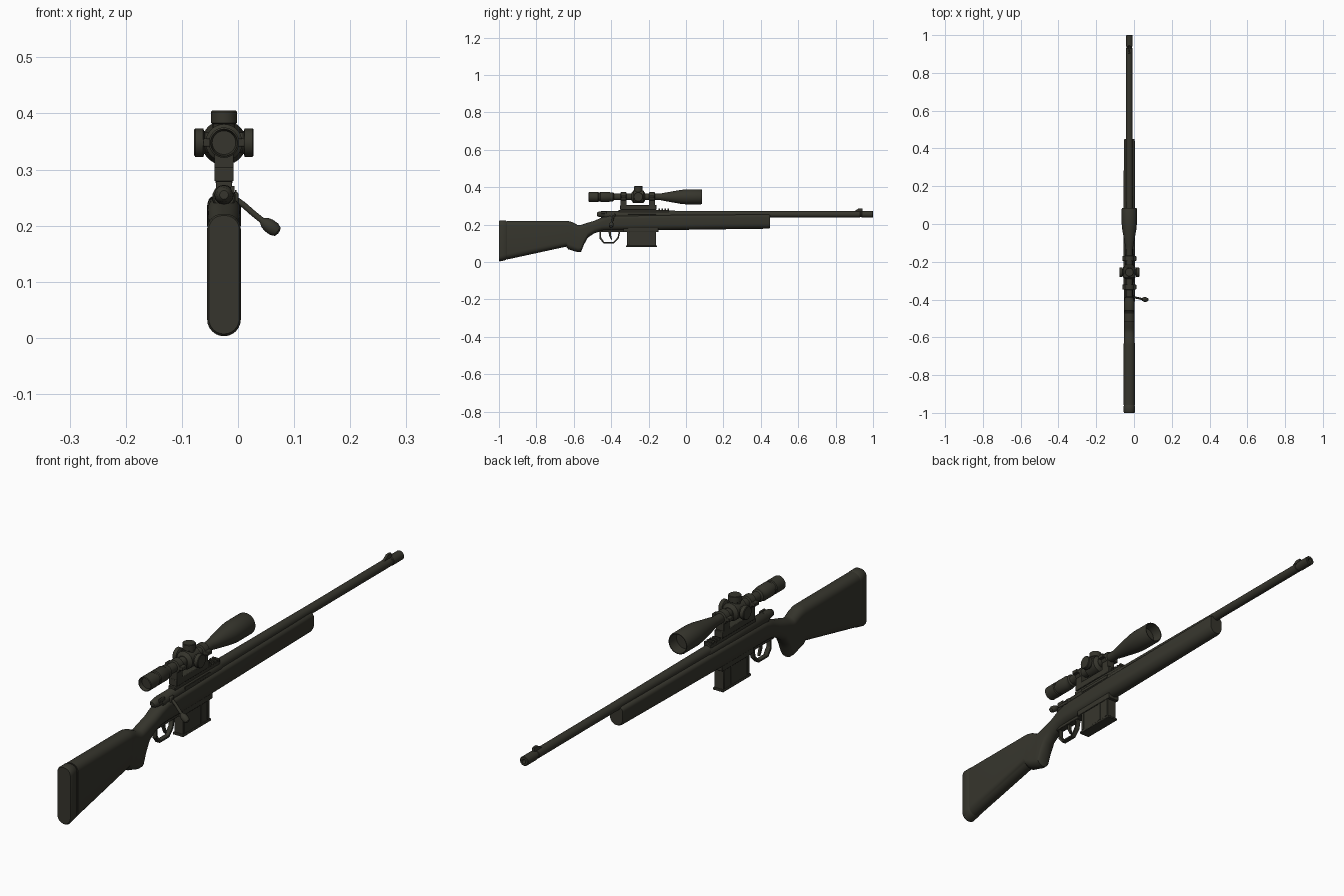
import bpy, bmesh, math
from mathutils import Vector, Matrix

cube = bpy.data.objects.get("Cube")
if cube:
    bpy.data.objects.remove(cube)

CX = -0.025      # centre plane of the rifle
BORE = 0.255     # barrel axis height
SCOPE = 0.348    # scope axis height


def material(name, colour):
    m = bpy.data.materials.new(name)
    m.use_nodes = True
    m.diffuse_color = (*colour, 1)
    bsdf = m.node_tree.nodes["Principled BSDF"]
    bsdf.inputs["Base Color"].default_value = (*colour, 1)
    bsdf.inputs["Roughness"].default_value = 0.7
    return m


OLIVE = material("dark olive", (0.037, 0.036, 0.026))


def finish(name, bm, bevel=0, angle=35):
    bmesh.ops.remove_doubles(bm, verts=bm.verts, dist=1e-6)
    bmesh.ops.recalc_face_normals(bm, faces=bm.faces)
    mesh = bpy.data.meshes.new(name)
    bm.to_mesh(mesh)
    bm.free()
    mesh.materials.append(OLIVE)
    ob = bpy.data.objects.new(name, mesh)
    bpy.context.collection.objects.link(ob)
    if bevel:
        mod = ob.modifiers.new("bevel", "BEVEL")
        mod.width, mod.segments = bevel, 2
    bpy.ops.object.select_all(action="DESELECT")
    ob.select_set(True)
    bpy.context.view_layer.objects.active = ob
    bpy.ops.object.shade_smooth_by_angle(angle=math.radians(angle))
    return ob


def skin(bm, rings):
    """Joins closed rings of points and caps both ends."""
    loops = [[bm.verts.new(p) for p in ring] for ring in rings]
    n = len(loops[0])
    for a, b in zip(loops, loops[1:]):
        for i in range(n):
            j = (i + 1) % n
            bm.faces.new((a[i], a[j], b[j], b[i]))
    bm.faces.new(loops[0])
    bm.faces.new(loops[-1])


def lathe(name, profile, origin, axis=(0, 1, 0), sides=28):
    """Turns (distance, radius) pairs about an axis."""
    turn = Vector(axis).normalized().to_track_quat("Z", "Y").to_matrix()
    rings = []
    for d, r in profile:
        rings.append([Vector(origin) + turn @ Vector((r * math.cos(a), r * math.sin(a), d))
                      for a in (math.tau * i / sides for i in range(sides))])
    bm = bmesh.new()
    skin(bm, rings)
    return finish(name, bm)


def box(name, x, y, z, bevel=0.002):
    """Block from (low, high) ranges; x is measured from the centre plane."""
    bm = bmesh.new()
    bmesh.ops.create_cube(bm, size=1)
    for v in bm.verts:
        v.co = [lo + (hi - lo) * (c + 0.5) for c, (lo, hi) in
                zip(v.co, ((CX + x[0], CX + x[1]), y, z))]
    return finish(name, bm, bevel)


def extrude(name, outline, half, bevel=0.002):
    """Side outline of (y, z) points given a thickness about the centre plane."""
    bm = bmesh.new()
    skin(bm, [[(CX + s * half, y, z) for y, z in outline] for s in (-1, 1)])
    return finish(name, bm, bevel)


def sweep(name, points, radius, sides=10, closed=False):
    curve = bpy.data.curves.new(name, "CURVE")
    curve.dimensions = "3D"
    curve.bevel_depth = radius
    curve.bevel_resolution = 3
    curve.use_fill_caps = True
    sp = curve.splines.new("NURBS")
    sp.points.add(len(points) - 1)
    for p, co in zip(sp.points, points):
        p.co = (*co, 1)
    sp.use_endpoint_u = True
    sp.order_u = 3
    sp.resolution_u = 6
    curve.materials.append(OLIVE)
    ob = bpy.data.objects.new(name, curve)
    bpy.context.collection.objects.link(ob)
    return ob


def section(y, bottom, top, half, round_top):
    """Upright cross-section: round underside, top corners of chosen radius."""
    pts = []
    rb = min(half, (top - bottom) / 2)
    rt = half * round_top
    for i in range(13):
        a = math.pi + math.pi * i / 12
        pts.append((CX + half * math.cos(a), y, bottom + rb + rb * math.sin(a)))
    for side, start in ((1, 0), (-1, math.pi / 2)):
        for i in range(7):
            a = start + math.pi / 2 * i / 6
            pts.append((CX + side * (half - rt) + rt * math.cos(a), y,
                        top - rt + rt * math.sin(a)))
    return pts


def loft(name, stations):
    bm = bmesh.new()
    skin(bm, [section(*s) for s in stations])
    return finish(name, bm, angle=40)


# Stock: butt, pistol grip, wrist and fore-end in one body
loft("stock", [
    (-0.958, 0.013, 0.22, 0.03, 0.9), (-0.64, 0.082, 0.22, 0.03, 0.9),
    (-0.63, 0.068, 0.219, 0.029, 0.9), (-0.61, 0.062, 0.214, 0.028, 0.9),
    (-0.578, 0.052, 0.197, 0.027, 0.9), (-0.562, 0.052, 0.198, 0.027, 0.9),
    (-0.547, 0.09, 0.203, 0.027, 0.9), (-0.525, 0.13, 0.21, 0.027, 0.9),
    (-0.49, 0.153, 0.22, 0.027, 0.9), (-0.45, 0.166, 0.238, 0.028, 0.8),
    (-0.41, 0.168, 0.247, 0.029, 0.6), (-0.15, 0.17, 0.25, 0.03, 0.5),
    (0.44, 0.178, 0.254, 0.029, 0.5), (0.45, 0.182, 0.251, 0.026, 0.5)])
loft("butt_pad", [
    (-1.0, 0.007, 0.218, 0.027, 0.9), (-0.995, 0.003, 0.221, 0.03, 0.9),
    (-0.964, 0.01, 0.221, 0.03, 0.9), (-0.957, 0.016, 0.216, 0.026, 0.9)])

# Barrel with hollow muzzle, and front sight
lathe("barrel", [(-0.1, 0.019), (0.3, 0.0175), (0.46, 0.0165), (0.93, 0.0165), (0.932, 0.015),
                 (0.938, 0.015), (0.94, 0.0175), (0.998, 0.0175), (1.0, 0.015),
                 (1.0, 0.008), (0.96, 0.008)], (CX, 0, BORE))
extrude("front_sight", [(0.895, 0.268), (0.945, 0.268), (0.943, 0.286), (0.922, 0.286)], 0.005, 0.001)

# Receiver, bolt and shroud
lathe("receiver", [(-0.435, 0.018), (-0.43, 0.021), (-0.09, 0.021), (-0.08, 0.019)], (CX, 0, 0.251))
lathe("bolt_shroud", [(-0.475, 0.008), (-0.47, 0.013), (-0.45, 0.017), (-0.42, 0.018)],
      (CX, 0, BORE), sides=12)
box("ejection_port", (0.0195, 0.0225), (-0.31, -0.16), (0.252, 0.264), 0.001)
box("safety_lever", (0.012, 0.019), (-0.455, -0.425), (0.257, 0.271))
box("bolt_root", (0.008, 0.026), (-0.402, -0.378), (0.238, 0.26), 0.004)
sweep("bolt_handle", [(CX + 0.012, -0.388, 0.252), (0.005, -0.389, 0.242),
                      (0.03, -0.394, 0.219), (0.05, -0.399, 0.204)], 0.0055)
lathe("bolt_knob", [(-0.004, 0.005), (0.003, 0.01), (0.012, 0.0125),
                    (0.024, 0.0125), (0.032, 0.009), (0.034, 0.003)],
      (0.045, -0.398, 0.2075), (0.8, -0.1, -0.57), 16)

# Rail on the receiver with cross ribs
box("rail", (-0.014, 0.014), (-0.36, -0.09), (0.264, 0.279))
for i in range(4):
    y = -0.148 + i * 0.016
    box("rail_rib", (-0.015, 0.015), (y, y + 0.009), (0.276, 0.286), 0.001)

# Scope mount with two clamp rings
box("mount_base", (-0.017, 0.017), (-0.352, -0.158), (0.279, 0.304))
for y in (-0.334, -0.182):
    box("ring_foot", (-0.017, 0.017), (y - 0.017, y + 0.017), (0.3, 0.333))
    lathe("scope_ring", [(-0.015, 0.022), (-0.013, 0.025), (0.013, 0.025), (0.015, 0.022)],
          (CX, y, SCOPE))
    for s in (-1, 1):
        box("ring_clamp", (s * 0.029 - 0.008, s * 0.029 + 0.008), (y - 0.013, y + 0.013),
            (SCOPE - 0.007, SCOPE + 0.007))

# Scope body with recessed lenses at both ends
lathe("scope", [(-0.505, 0.021), (-0.52, 0.024), (-0.518, 0.027), (-0.47, 0.027), (-0.467, 0.024),
                (-0.46, 0.024), (-0.457, 0.027), (-0.41, 0.027), (-0.405, 0.024), (-0.39, 0.024),
                (-0.385, 0.018), (-0.135, 0.018), (-0.12, 0.021), (-0.03, 0.037),
                (0.0, 0.04), (0.08, 0.04), (0.085, 0.038), (0.085, 0.035), (0.045, 0.033)],
      (CX, 0, SCOPE), sides=36)
lathe("turret_housing", [(-0.037, 0.02), (-0.027, 0.033), (0.027, 0.033), (0.037, 0.02)],
      (CX, -0.255, SCOPE))
for name, axis in (("top", (0, 0, 1)), ("left", (1, 0, 0)), ("right", (-1, 0, 0))):
    lathe(name + "_turret", [(0.015, 0.018), (0.034, 0.018), (0.035, 0.02), (0.037, 0.0255 if name != "top" else 0.022),
                             (0.051, 0.0255 if name != "top" else 0.022), (0.053, 0.023)] if name != "top" else
          [(0.015, 0.02), (0.033, 0.02), (0.035, 0.023), (0.055, 0.023), (0.057, 0.021)],
          (CX, -0.255, SCOPE), axis)

# Box magazine with side ribs and a floor plate
box("magazine", (-0.019, 0.019), (-0.316, -0.16), (0.084, 0.19))
for y in (-0.312, -0.215, -0.175):
    box("magazine_rib", (-0.021, 0.021), (y, y + 0.012), (0.09, 0.17), 0.001)
box("magazine_floor", (-0.022, 0.022), (-0.322, -0.154), (0.079, 0.087))
box("magazine_well", (-0.023, 0.023), (-0.335, -0.148), (0.16, 0.185))

# Trigger and guard
GUARD = [(-0.462, 0.168), (-0.462, 0.125), (-0.442, 0.1), (-0.385, 0.1), (-0.36, 0.125), (-0.35, 0.168)]
inner = [(y + (-0.405 - y) * 0.13, z + 0.007) for y, z in reversed(GUARD)]
extrude("trigger_guard", GUARD + inner, 0.009, 0.001)
extrude("trigger", [(-0.415, 0.172), (-0.4, 0.172), (-0.402, 0.145), (-0.394, 0.12),
                    (-0.4, 0.118), (-0.412, 0.142)], 0.005, 0.001)
box("guard_plate", (-0.013, 0.013), (-0.47, -0.32), (0.16, 0.172))
